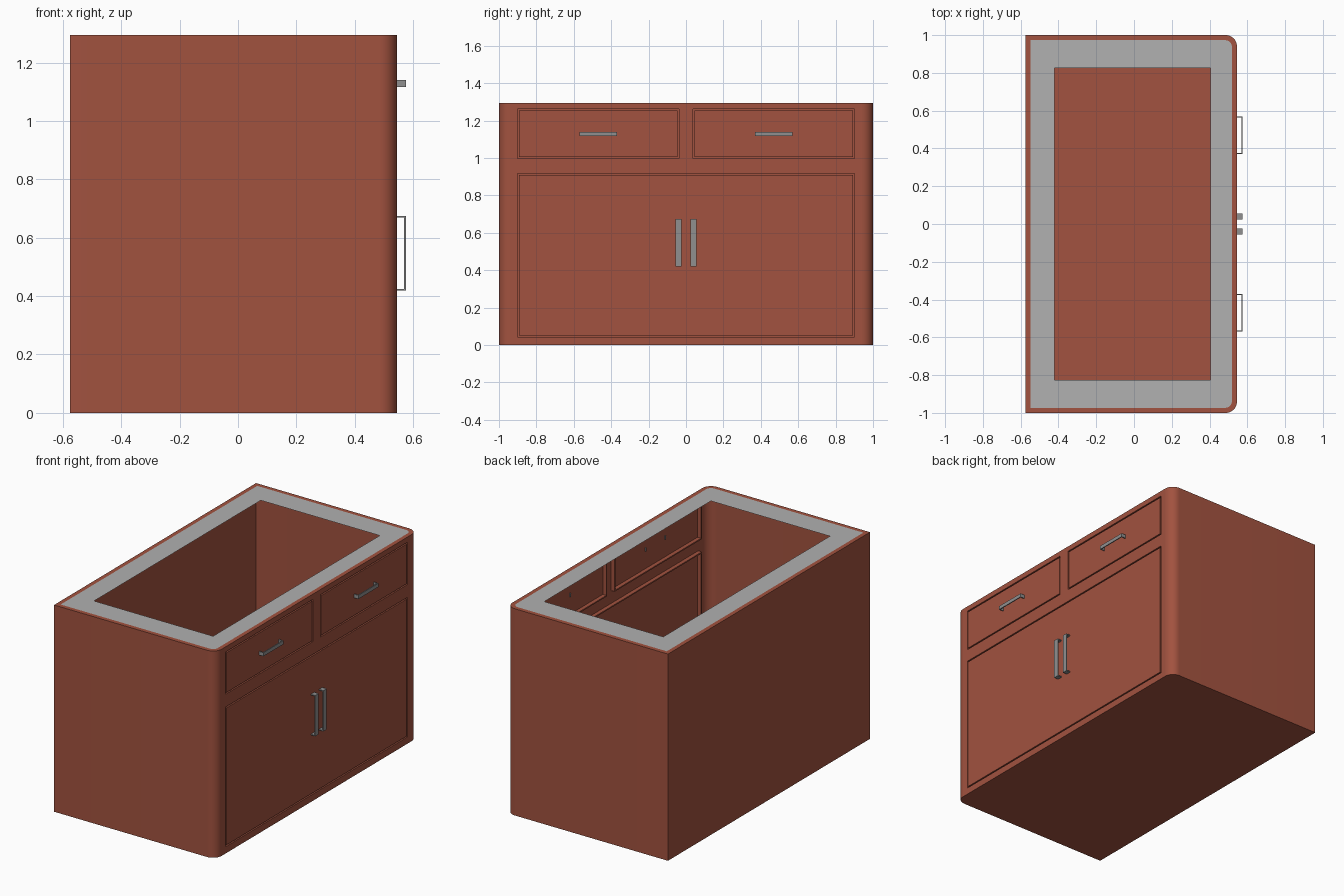
import bpy, bmesh, math

if "Cube" in bpy.data.objects:
    bpy.data.objects.remove(bpy.data.objects["Cube"])

X0, X1, Y, H = -0.575, 0.545, 1.0, 1.295   # body limits
R = 0.06                                   # front corner radius
FY = Y - R                                 # half width of flat front


def material(name, rgb):
    m = bpy.data.materials.new(name)
    m.diffuse_color = (*rgb, 1)
    m.use_nodes = True
    m.node_tree.nodes["Principled BSDF"].inputs["Base Color"].default_value = m.diffuse_color
    return m


RED = material("red_wood", (0.36, 0.085, 0.05))
RIM = material("light_grey_rim", (0.44, 0.44, 0.44))
METAL = material("grey_metal", (0.28, 0.28, 0.28))


def finish(bm, name, mats, smooth=False):
    me = bpy.data.meshes.new(name)
    bm.to_mesh(me)
    bm.free()
    ob = bpy.data.objects.new(name, me)
    bpy.context.collection.objects.link(ob)
    for m in mats:
        me.materials.append(m)
    if smooth:
        bpy.context.view_layer.objects.active = ob
        ob.select_set(True)
        bpy.ops.object.shade_smooth_by_angle(angle=math.radians(30))
        ob.select_set(False)
    return ob


def outline(inset, n=10):
    """Plan outline: square back corners, rounded front corners."""
    pts = [(X0 + inset, -Y + inset)]
    for sy, start in ((-1, -90), (1, 0)):
        for i in range(n + 1):
            a = math.radians(start + 90 * i / n)
            r = R - inset
            pts.append((X1 - R + r * math.cos(a), sy * FY + r * math.sin(a)))
    pts.append((X0 + inset, Y - inset))
    return pts


# Cabinet shell: floor, walls, red edge and grey rim around the opening
bm = bmesh.new()
outer, inner = outline(0), outline(0.027)
low = [bm.verts.new((x, y, 0)) for x, y in outer]
top = [bm.verts.new((x, y, H)) for x, y in outer]
edge = [bm.verts.new((x, y, H)) for x, y in inner]
hole = {(sx, sy): bm.verts.new((0.405 if sx else -0.42, 0.825 * sy, H))
        for sx in (0, 1) for sy in (-1, 1)}
lip = [hole[(1 if x > 0 else 0, 1 if y > 0 else -1)] for x, y in outer]
bm.faces.new(low[::-1])
n = len(outer)
for i in range(n):
    j = (i + 1) % n
    flat_front = abs(outer[i][0] - X1) < 1e-6 and abs(outer[j][0] - X1) < 1e-6
    if not flat_front:
        bm.faces.new((low[i], low[j], top[j], top[i]))
    bm.faces.new((top[i], top[j], edge[j], edge[i]))
    ring = [edge[i], edge[j], lip[j]] + ([lip[i]] if lip[i] != lip[j] else [])
    bm.faces.new(ring).material_index = 1
finish(bm, "cabinet_shell", [RED, RIM], True)

# Front with grooves around two drawers and the door panel
G, DEPTH = 0.008, 0.025
panels = [(-0.9, -0.037, 0.997, 1.262), (0.037, 0.9, 0.997, 1.262),
          (-0.9, 0.9, 0.042, 0.917)]
ys, zs = {-FY, FY}, {0.0, H}
for a, b, c, d in panels:
    ys |= {a, a + G, b - G, b}
    zs |= {c, c + G, d - G, d}
ys, zs = sorted(ys), sorted(zs)


def surface_x(i, j):
    if not (0 <= i < len(ys) - 1 and 0 <= j < len(zs) - 1):
        return None
    y, z = (ys[i] + ys[i + 1]) / 2, (zs[j] + zs[j + 1]) / 2
    for a, b, c, d in panels:
        if a < y < b and c < z < d and not (
                a + G < y < b - G and c + G < z < d - G):
            return X1 - DEPTH
    return X1


bm = bmesh.new()


def quad(*pts):
    bm.faces.new([bm.verts.new(p) for p in pts])


for i in range(len(ys) - 1):
    for j in range(len(zs) - 1):
        a, b, c, d = ys[i], ys[i + 1], zs[j], zs[j + 1]
        x = surface_x(i, j)
        quad((x, a, c), (x, b, c), (x, b, d), (x, a, d))
        r, u = surface_x(i + 1, j), surface_x(i, j + 1)
        if r is not None and r != x:
            quad((x, b, c), (r, b, c), (r, b, d), (x, b, d))
        if u is not None and u != x:
            quad((x, a, d), (x, b, d), (u, b, d), (u, a, d))
bmesh.ops.remove_doubles(bm, verts=bm.verts, dist=1e-5)
bmesh.ops.recalc_face_normals(bm, faces=bm.faces)
bm.faces.ensure_lookup_table()
if bm.faces[0].normal.x < 0:
    bmesh.ops.reverse_faces(bm, faces=bm.faces)
finish(bm, "drawer_and_door_front", [RED])


# Handles: flat metal strap bent into a U
def handle(name, cy, cz, length, width, vertical):
    t, xa, xb = 0.006, X1 - 0.008, 0.575
    h = length / 2
    prof = [(xa, -h), (xb, -h), (xb, h), (xa, h),
            (xa, h - t), (xb - t, h - t), (xb - t, t - h), (xa, t - h)]
    bm = bmesh.new()
    sides = []
    for w in (-width / 2, width / 2):
        sides.append([bm.verts.new((x, cy + (w if vertical else s),
                                    cz + (s if vertical else w)))
                      for x, s in prof])
    p, q = sides
    for k in range(8):
        m = (k + 1) % 8
        bm.faces.new((p[k], p[m], q[m], q[k]))
    for v in sides:
        for a, b, c, d in ((0, 1, 6, 7), (1, 2, 5, 6), (2, 3, 4, 5)):
            bm.faces.new((v[a], v[b], v[c], v[d]))
    bmesh.ops.recalc_face_normals(bm, faces=bm.faces)
    finish(bm, name, [METAL])


for side, s in (("left", -1), ("right", 1)):
    handle(f"drawer_handle_{side}", 0.47 * s, 1.128, 0.2, 0.023, False)
    handle(f"door_handle_{side}", 0.04 * s, 0.547, 0.256, 0.033, True)
